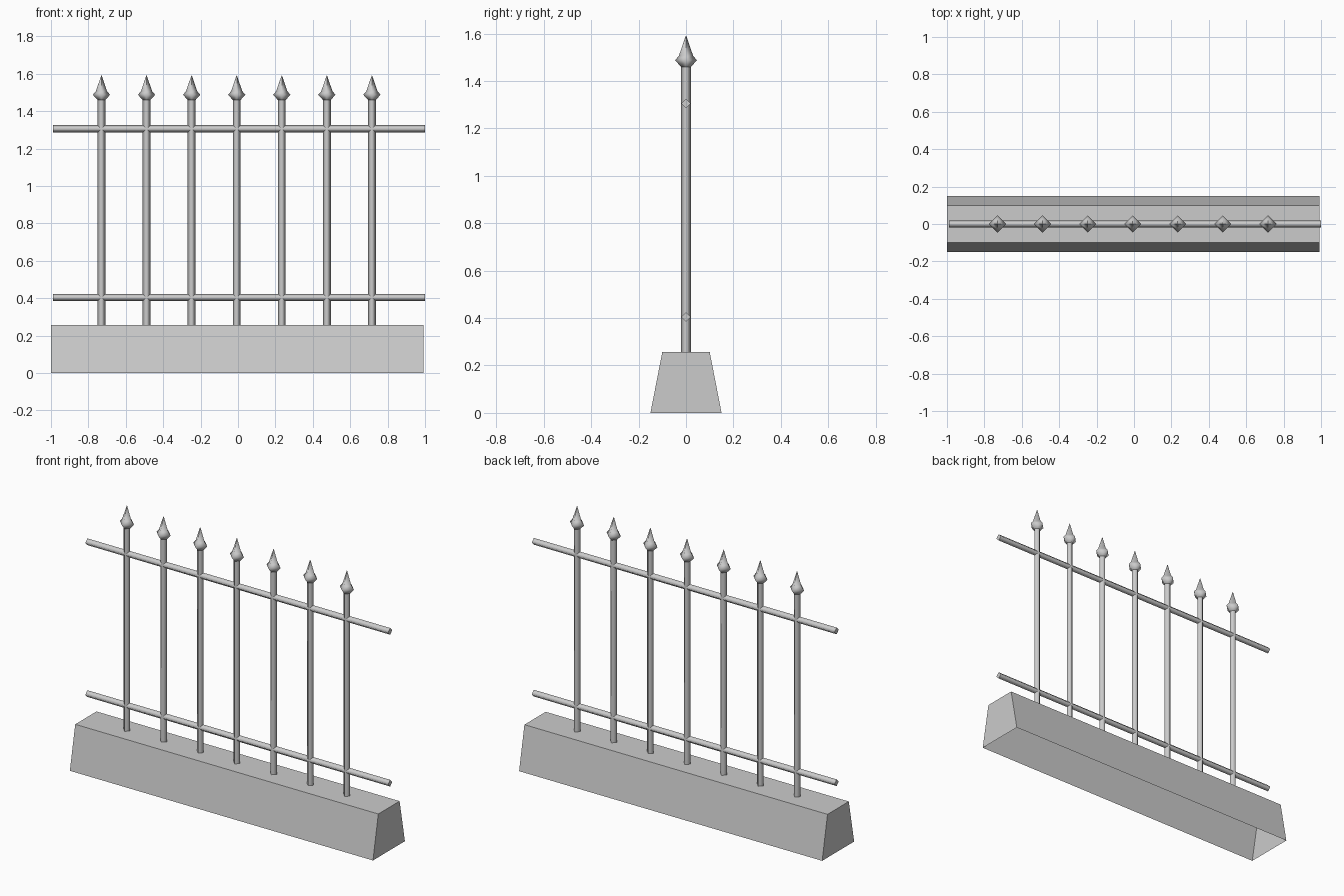
import bpy
import math
from mathutils import Matrix

if "Cube" in bpy.data.objects:
    bpy.data.objects.remove(bpy.data.objects["Cube"], do_unlink=True)

grey = bpy.data.materials.new("plain_grey")
grey.use_nodes = True
colour = (0.6, 0.6, 0.6, 1)
grey.diffuse_color = colour
grey.node_tree.nodes["Principled BSDF"].inputs["Base Color"].default_value = colour


def add_object(name, verts, faces, smooth=False):
    mesh = bpy.data.meshes.new(name)
    mesh.from_pydata(verts, [], faces)
    mesh.materials.append(grey)
    for poly in mesh.polygons:
        poly.use_smooth = smooth and len(poly.vertices) == 4 and poly.index < len(faces)
    obj = bpy.data.objects.new(name, mesh)
    bpy.context.collection.objects.link(obj)
    return obj


def diamond_lathe(name, profile, matrix):
    """Four-sided turned shape along z, from (radius, height) rings, capped at both ends."""
    verts, faces = [], []
    for radius, height in profile:
        for k in range(4):
            a = k * math.pi / 2
            verts.append((radius * math.cos(a), radius * math.sin(a), height))
    for r in range(len(profile) - 1):
        for k in range(4):
            n = (k + 1) % 4
            faces.append((r * 4 + k, r * 4 + n, r * 4 + 4 + n, r * 4 + 4 + k))
    last = len(verts) - 4
    faces += [(3, 2, 1, 0), tuple(range(last, last + 4))]
    obj = add_object(name, verts, faces, smooth=True)
    for poly in list(obj.data.polygons)[-2:]:
        poly.use_smooth = False
    obj.data.transform(matrix)
    return obj


# Tapered plinth, hollow and open underneath
TOP = 0.257
plinth = [(x, y * d, z) for z, d in ((0, 0.15), (TOP, 0.1))
          for x, y in ((-1, -1), (0.992, -1), (0.992, 1), (-1, 1))]
sides = [(k, (k + 1) % 4, (k + 1) % 4 + 4, k + 4) for k in range(4)]
add_object("plinth", plinth, sides + [(4, 5, 6, 7)])

# Upright bars with pointed finials
BAR = 0.021
finial = [(BAR, 1.46), (0.046, 1.488), (0.03, 1.507), (0.0015, 1.59)]
for i in range(7):
    place = Matrix.Translation(((i - 3) * 0.241 - 0.007, 0, 0))
    diamond_lathe(f"upright_{i + 1}", [(BAR, TOP), (BAR, 1.465)], place)
    diamond_lathe(f"finial_{i + 1}", finial, place)

# Horizontal rails
for name, z in (("lower_rail", 0.404), ("upper_rail", 1.306)):
    turn = Matrix.Translation((0.004, 0, z)) @ Matrix.Rotation(math.pi / 2, 4, "Y")
    diamond_lathe(name, [(0.02, -0.994), (0.02, 0.996)], turn)
